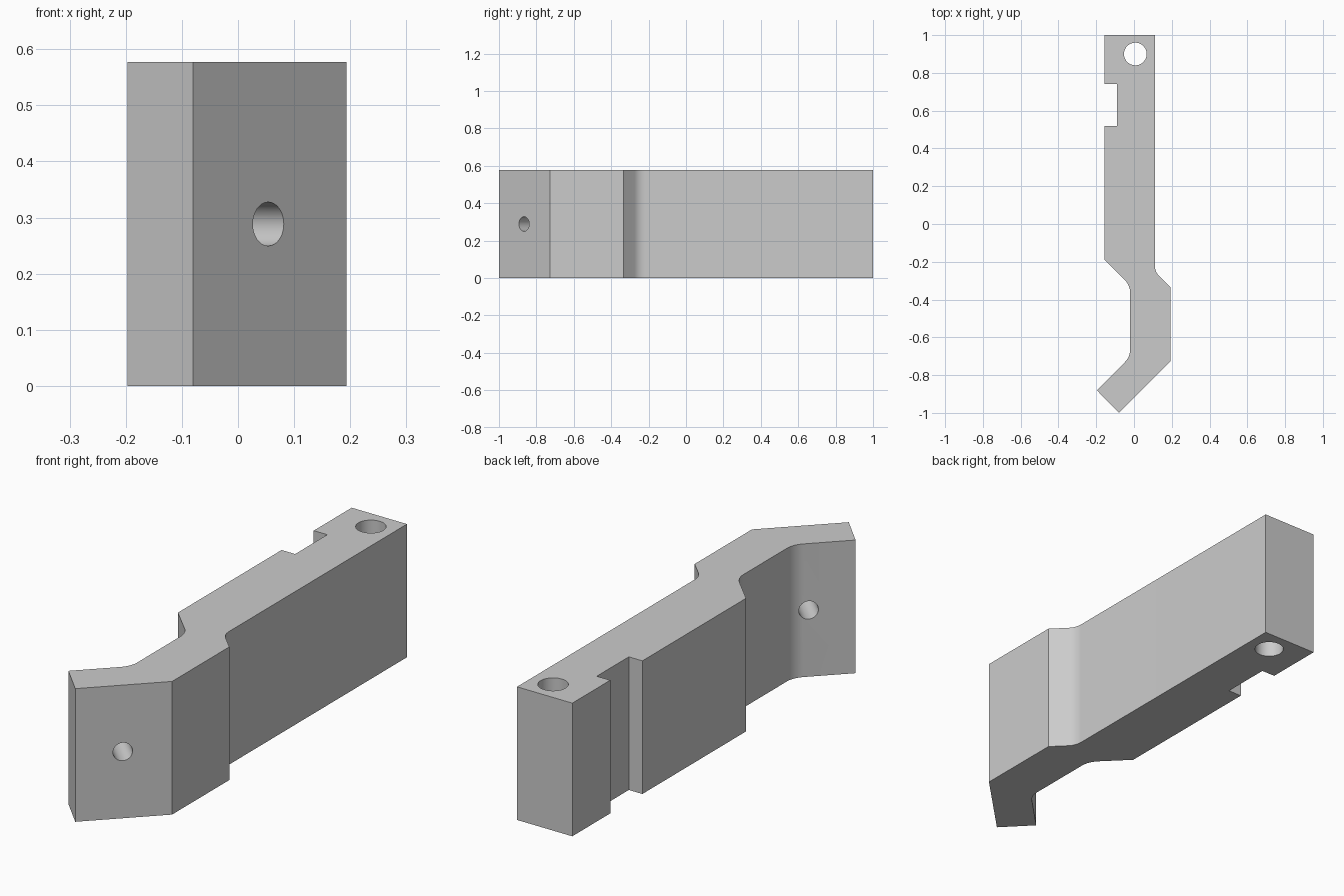
import bpy, bmesh, math
from mathutils import Vector

cube = bpy.data.objects.get("Cube")
if cube:
    bpy.data.objects.remove(cube, do_unlink=True)

HEIGHT = 0.577

grey = bpy.data.materials.new("plain_grey")
grey.use_nodes = True
grey.diffuse_color = (0.6, 0.6, 0.6, 1)
grey.node_tree.nodes["Principled BSDF"].inputs["Base Color"].default_value = grey.diffuse_color

# Plan outline, counter-clockwise: x, y, fillet radius
outline = [
    (0.11, 1, 0), (-0.155, 1, 0),
    (-0.155, 0.74, 0), (-0.09, 0.74, 0), (-0.09, 0.52, 0), (-0.155, 0.52, 0),
    (-0.155, -0.19, 0), (-0.02, -0.325, 0.1), (-0.02, -0.703, 0.1),
    (-0.197, -0.88, 0), (-0.08, -1, 0),
    (0.193, -0.727, 0), (0.193, -0.335, 0), (0.11, -0.252, 0.08),
]


def rounded(points, steps=10):
    """Replace each corner that has a radius by a tangent arc."""
    result = []
    for i, (x, y, radius) in enumerate(points):
        corner = Vector((x, y))
        if not radius:
            result.append(corner)
            continue
        a = (Vector(points[i - 1][:2]) - corner).normalized()
        b = (Vector(points[(i + 1) % len(points)][:2]) - corner).normalized()
        half = a.angle(b) / 2
        centre = corner + (a + b).normalized() * (radius / math.sin(half))
        tangent = radius / math.tan(half)
        start = corner + a * tangent - centre
        end = corner + b * tangent - centre
        for s in range(steps + 1):
            direction = start.lerp(end, s / steps).normalized()
            result.append(centre + direction * radius)
    return result


# Closed prism for the bracket body
bm = bmesh.new()
plan = rounded(outline)
bottom = [bm.verts.new((p.x, p.y, 0)) for p in plan]
top = [bm.verts.new((p.x, p.y, HEIGHT)) for p in plan]
bm.faces.new(bottom[::-1])
bm.faces.new(top)
for i in range(len(plan)):
    bm.faces.new((bottom[i - 1], bottom[i], top[i], top[i - 1]))
mesh = bpy.data.meshes.new("bracket_arm")
bm.to_mesh(mesh)
bm.free()
mesh.materials.append(grey)
arm = bpy.data.objects.new("bracket_arm", mesh)
bpy.context.collection.objects.link(arm)


def drill(name, location, radius, depth, rotation):
    """Cut a round through hole in the arm."""
    bpy.ops.mesh.primitive_cylinder_add(vertices=48, radius=radius, depth=depth,
                                        location=location, rotation=rotation)
    cutter = bpy.context.object
    cutter.name = name
    cutter.hide_render = True
    cutter.data.materials.append(grey)
    bpy.ops.object.select_all(action="DESELECT")
    bpy.context.view_layer.objects.active = arm
    arm.select_set(True)
    cut = arm.modifiers.new(name, "BOOLEAN")
    cut.operation = "DIFFERENCE"
    cut.solver = "EXACT"
    cut.object = cutter
    bpy.ops.object.modifier_apply(modifier=cut.name)
    bpy.data.objects.remove(cutter, do_unlink=True)


# Upright pin hole at the back, screw hole through the angled foot
drill("pin_hole", (0.007, 0.9, HEIGHT / 2), 0.06, 1, (0, 0, 0))
drill("screw_hole", (-0.005, -0.807, HEIGHT / 2), 0.039, 0.4,
      (math.pi / 2, 0, math.pi / 4))

bpy.ops.object.shade_smooth_by_angle(angle=math.radians(20))
